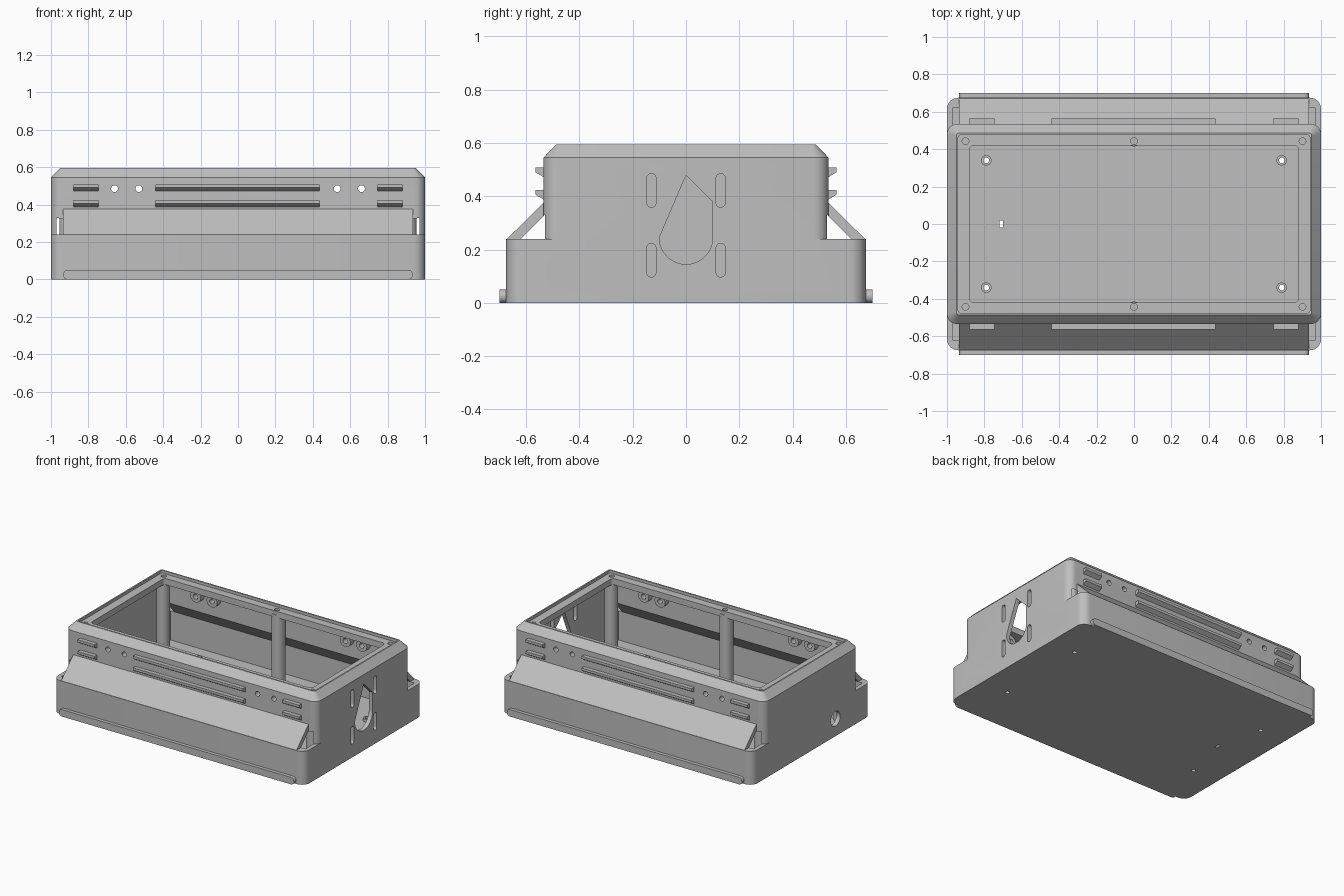
import bpy, bmesh, math

default = bpy.data.objects.get("Cube")
if default:
    bpy.data.objects.remove(default, do_unlink=True)

grey = bpy.data.materials.new("plain grey")
grey.use_nodes = True
grey.diffuse_color = (0.52, 0.52, 0.52, 1)
grey.node_tree.nodes["Principled BSDF"].inputs["Base Color"].default_value = (0.52, 0.52, 0.52, 1)


# Outline helpers: every outline is a list of 2D points
def arc(cx, cy, r, start, end, steps):
    return [(cx + r * math.cos(math.radians(start + (end - start) * i / steps)),
             cy + r * math.sin(math.radians(start + (end - start) * i / steps)))
            for i in range(steps + 1)]


def circle(cx, cy, r, steps=32):
    return arc(cx, cy, r, 0, 360, steps)[:-1]


def rounded(hx, hy, r, cx=0, cy=0, steps=8):
    pts = []
    for k, (sx, sy) in enumerate(((1, 1), (-1, 1), (-1, -1), (1, -1))):
        pts += arc(cx + sx * (hx - r), cy + sy * (hy - r), r, 90 * k, 90 * k + 90, steps)
    return pts


def flip(pts):
    return [(-a, b) for a, b in pts]


# Solid helpers: a shape is a list of 3D rings, a solid holds several shapes
def ring(pts, axis, at):
    place = {"x": lambda a, b: (at, a, b),
             "y": lambda a, b: (a, at, b),
             "z": lambda a, b: (a, b, at)}[axis]
    return [place(a, b) for a, b in pts]


def prism(pts, axis, lo, hi):
    return [ring(pts, axis, lo), ring(pts, axis, hi)]


def solid(name, shapes):
    bm = bmesh.new()
    for rings in shapes:
        loops = [[bm.verts.new(p) for p in r] for r in rings]
        n = len(loops[0])
        bm.faces.new(loops[0])
        bm.faces.new(loops[-1])
        for a, b in zip(loops, loops[1:]):
            for i in range(n):
                j = (i + 1) % n
                bm.faces.new((a[i], a[j], b[j], b[i]))
    bmesh.ops.recalc_face_normals(bm, faces=bm.faces)
    mesh = bpy.data.meshes.new(name)
    bm.to_mesh(mesh)
    bm.free()
    mesh.materials.append(grey)
    obj = bpy.data.objects.new(name, mesh)
    bpy.context.collection.objects.link(obj)
    return obj


def combine(body, operation, shapes):
    tool = solid("helper", shapes)
    tool.hide_render = True
    mod = body.modifiers.new("combine", "BOOLEAN")
    mod.operation, mod.solver, mod.object = operation, "EXACT", tool
    bpy.context.view_layer.update()
    result = bpy.data.meshes.new_from_object(
        body.evaluated_get(bpy.context.evaluated_depsgraph_get()))
    body.modifiers.clear()
    body.data = result
    bpy.data.objects.remove(tool, do_unlink=True)


SIDES = (-1, 1)

# Outer body: wide base, narrower chamfered upper block, sloping shrouds
body = solid("enclosure_body", [prism(rounded(1, 0.675, 0.06), "z", 0, 0.24)])
combine(body, "UNION", [[ring(rounded(1, 0.535, 0.055), "z", 0.1),
                         ring(rounded(1, 0.535, 0.055), "z", 0.545),
                         ring(rounded(0.95, 0.487, 0.015), "z", 0.595)]])
shroud = [(0.672, 0.2), (0.672, 0.24), (0.535, 0.375), (0.51, 0.375), (0.51, 0.2)]
combine(body, "UNION", [prism(p, "x", -0.935, 0.935) for p in (shroud, flip(shroud))])

# Inner cavity following the outer shell, then lid opening and lid recess
half = [(0.62, 0.03), (0.62, 0.24), (0.5, 0.36), (0.5, 0.53)]
combine(body, "DIFFERENCE", [prism(half + flip(half)[::-1], "x", -0.97, 0.97)])
combine(body, "DIFFERENCE", [prism(rounded(0.88, 0.42, 0.025), "z", 0.45, 0.65)])
combine(body, "DIFFERENCE", [prism(rounded(0.94, 0.477, 0.015), "z", 0.575, 0.65)])

# Screw posts, floor standoffs and inner bosses
posts = [(x, y * (0.46 if x == 0 else 0.45)) for x in (-0.91, 0, 0.91) for y in SIDES]
mounts = [(x * 0.79, y * 0.34) for x in SIDES for y in SIDES]
bosses = [x * d for x in SIDES for d in (0.53, 0.66)]
combine(body, "UNION", [prism(circle(x, y, 0.045), "z", 0.02, 0.55) for x, y in posts])
combine(body, "UNION", [prism(circle(x, y, 0.028), "z", 0.02, 0.05) for x, y in mounts])
combine(body, "UNION", [prism(circle(x, 0.485, 0.042), "y", *sorted((s * 0.46, s * 0.51)))
                        for x in bosses for s in SIDES])

# Round holes and the small cable slot in the floor
holes = [prism(circle(x * 0.99, math.copysign(0.443, y), 0.018), "z", 0.4, 0.65) for x, y in posts]
holes += [prism(circle(x, y, 0.015), "z", -0.1, 0.1) for x, y in mounts]
holes += [prism(circle(x, 0.485, 0.018), "y", *sorted((s * 0.44, s * 0.6)))
          for x in bosses for s in SIDES]
holes.append(prism(rounded(0.01, 0.02, 0.002, -0.71, 0), "z", -0.1, 0.1))
combine(body, "DIFFERENCE", holes)

# End walls: pointed opening with four tie slots, and a cable hole opposite
openings = [prism(arc(0, 0.245, 0.1, 180, 360, 24) + [(0.1, 0.38), (0, 0.478)], "x", 0.955, 1.1)]
openings += [prism(rounded(0.017, 0.063, 0.0165, y * 0.13, z), "x", 0.955, 1.1)
             for y in SIDES for z in (0.16, 0.422)]
openings.append(prism(circle(-0.27, 0.125, 0.053), "x", -1.1, -0.955))
combine(body, "DIFFERENCE", openings)

# Louvre hoods in two rows on both long walls
louvres = []
for z in (0.472, 0.388):
    hood = [(0.515, z), (0.535, z), (0.564, z + 0.018), (0.564, z + 0.036), (0.515, z + 0.036)]
    for profile in (hood, flip(hood)):
        for lo, hi in ((-0.88, -0.745), (-0.44, 0.435), (0.745, 0.88)):
            louvres.append(prism(profile, "x", lo, hi))
hoods = solid("louvre_hoods", louvres)

# Rounded rails along the foot of both long walls
rails = solid("foot_rails", [prism(rounded(0.935, 0.025, 0.0245, 0, 0.025), "y",
                                   *sorted((s * 0.66, s * 0.7))) for s in SIDES])

# Smooth the round surfaces, keep the edges sharp
for obj in (body, hoods, rails):
    bpy.ops.object.select_all(action="DESELECT")
    obj.select_set(True)
    bpy.context.view_layer.objects.active = obj
    bpy.ops.object.shade_smooth_by_angle(angle=math.radians(30))
